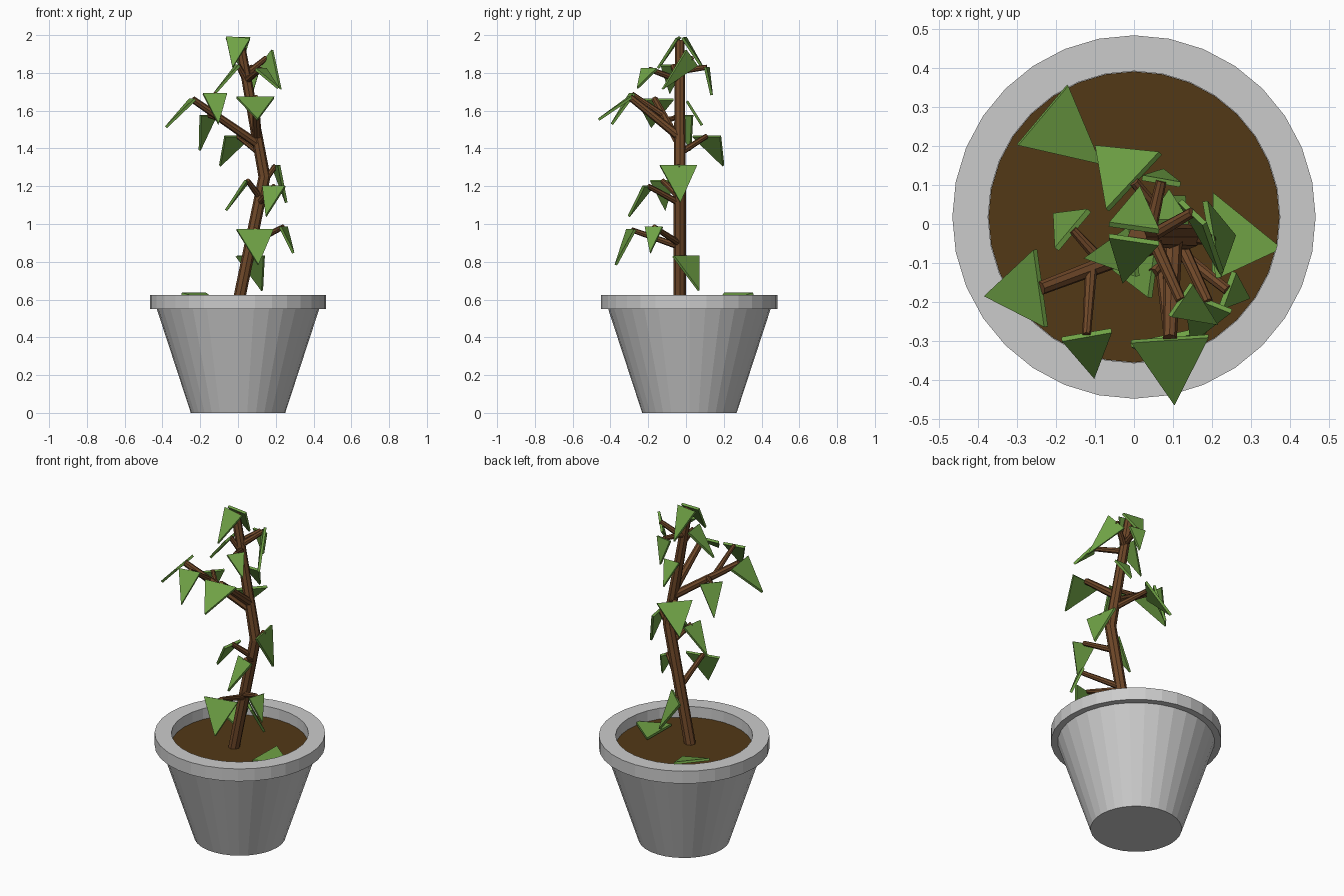
import bpy, bmesh, math
from mathutils import Vector

if "Cube" in bpy.data.objects:
    bpy.data.objects.remove(bpy.data.objects["Cube"])

def material(name, rgb):
    m = bpy.data.materials.new(name)
    m.diffuse_color = (*rgb, 1)
    m.use_nodes = True
    m.node_tree.nodes["Principled BSDF"].inputs["Base Color"].default_value = m.diffuse_color
    return m

BARK = material("bark", (0.16, 0.065, 0.022))
SOIL = material("soil", (0.085, 0.04, 0.008))
LEAF = material("leaf", (0.16, 0.36, 0.06))

def loft(name, rings, mat=None, cap_end=True):
    """Skin a stack of vertex rings and close both ends."""
    bm = bmesh.new()
    rings = [[bm.verts.new(p) for p in r] for r in rings]
    n = len(rings[0])
    for a, b in zip(rings, rings[1:]):
        for i in range(n):
            j = (i + 1) % n
            bm.faces.new((a[i], a[j], b[j], b[i]))
    bm.faces.new(rings[0])
    bm.faces.new(rings[-1])
    bmesh.ops.recalc_face_normals(bm, faces=bm.faces)
    me = bpy.data.meshes.new(name)
    bm.to_mesh(me)
    bm.free()
    ob = bpy.data.objects.new(name, me)
    bpy.context.collection.objects.link(ob)
    if mat:
        me.materials.append(mat)
    return ob

def ring(r, z, n=32):
    turn = [2 * math.pi * i / n for i in range(n)]
    return [(r * math.sin(a), 0.018 + r * math.cos(a), z) for a in turn]

def stem(name, path, radii, n=8):
    """Tapered stem along a path of points."""
    path = [Vector(p) for p in path]
    turn = [2 * math.pi * i / n for i in range(n)]
    rings = []
    for k, (p, r) in enumerate(zip(path, radii)):
        d = (path[min(k + 1, len(path) - 1)] - path[max(k - 1, 0)]).normalized()
        ref = Vector((0, 1, 0)) if abs(d.y) < 0.8 else Vector((1, 0, 0))
        u = d.cross(ref).normalized()
        v = d.cross(u)
        rings.append([p + r * (math.cos(a) * u + math.sin(a) * v) for a in turn])
    return loft(name, rings, BARK)

SMALL, MEDIUM, LARGE = (0.1, 0.15), (0.13, 0.195), (0.2, 0.205)

def leaf(name, mid, heading, droop, size=MEDIUM, roll=0, t=0.014):
    """Triangular slab: mid is the middle of the wide edge, the tip points along heading and droops."""
    h, d, r = (math.radians(a) for a in (heading, droop, roll))
    tip = Vector((math.cos(h) * math.cos(d), math.sin(h) * math.cos(d), -math.sin(d)))
    flat = Vector((-math.sin(h), math.cos(h), 0))
    side = flat * math.cos(r) + tip.cross(flat) * math.sin(r)
    normal = tip.cross(side) * t / 2
    mid = Vector(mid)
    tri = [mid + side * size[0] / 2, mid - side * size[0] / 2, mid + tip * size[1]]
    loft(name, [[p - normal for p in tri], [p + normal for p in tri]], LEAF)

# Pot with overhanging rim, and soil
profile = [(0.25, 0), (0.43, 0.55), (0.467, 0.55), (0.467, 0.625), (0.375, 0.625), (0.375, 0.54)]
loft("pot", [ring(r, z) for r, z in profile])
loft("soil", [ring(0.374, 0.545), ring(0.374, 0.56)], SOIL)

# Trunk, bent once
FOOT, BEND, TOP = (Vector(p) for p in
                   ((-0.005, -0.033, 0.55), (0.14, -0.033, 1.25), (0.008, -0.033, 1.97)))
stem("trunk", [FOOT, BEND, TOP], (0.032, 0.032, 0.025))

def trunk_at(z):
    a, b = (FOOT, BEND) if z < BEND.z else (BEND, TOP)
    return a.lerp(b, (z - a.z) / (b.z - a.z))

def branch_with_leaf(name, end, heading, droop, size=MEDIUM, rise=0.09, r=0.018, roll=0):
    """Branch leaving the trunk a little below its end, carrying one leaf."""
    stem(name + "_branch", [trunk_at(end[2] - rise), end], (r, r * 0.75))
    leaf(name + "_leaf", end, heading, droop, size, roll)

# Fallen leaves, and leaves sitting directly on the trunk
leaf("fallen_leaf_left", (-0.235, 0.28, 0.63), -40, 18, LARGE)
leaf("fallen_leaf_right", (0.29, -0.105, 0.572), 115, 0, LARGE)
leaf("top_front_leaf", (0, -0.04, 1.985), -105, 55, roll=-8)
leaf("top_back_leaf", (0, -0.01, 1.985), 82, 58)
leaf("trunk_back_leaf", (0.09, 0.005, 1.65), 90, 58, SMALL)

# Short branches, top to bottom
branch_with_leaf("upper_right", (0.15, 0.03, 1.88), -64, 44, (0.12, 0.24), roll=75)
branch_with_leaf("upper_left", (0, -0.07, 1.84), 188, 50)
branch_with_leaf("upper_back", (0.07, 0.11, 1.83), 80, 80, SMALL, 0.02)
branch_with_leaf("upper_front", (0.12, -0.195, 1.82), -34, 42, SMALL, 0.06)
branch_with_leaf("middle_back", (0, 0.109, 1.465), 137, 50, LARGE)
branch_with_leaf("middle_right", (0.2, -0.04, 1.31), 10, 74, LARGE)
branch_with_leaf("lower_left", (0.05, -0.125, 1.23), 172, 54)
branch_with_leaf("lower_right", (0.19, -0.2, 1.2), -112, 55)
branch_with_leaf("low_right", (0.24, -0.17, 0.985), -20, 68, SMALL)
branch_with_leaf("low_front", (0.09, -0.29, 0.97), -78, 66, LARGE)
branch_with_leaf("lowest", (0.065, 0, 0.83), 47, 63, LARGE, 0.03)

# Two main limbs, and the twigs on the long left one
branch_with_leaf("long_left", (-0.24, -0.165, 1.66), 188, 46, LARGE, 0.24, 0.024)
branch_with_leaf("middle_front", (0.092, -0.295, 1.67), -86, 35, LARGE, 0.21, 0.024)
for name, start, end, heading, droop in (
        ("front_twig", (-0.11, -0.11, 1.57), (-0.122, -0.285, 1.69), -80, 56),
        ("back_twig", (-0.08, -0.1, 1.55), (-0.157, -0.015, 1.575), 140, 72)):
    stem(name, [start, end], (0.016, 0.011))
    leaf(name + "_leaf", end, heading, droop)
